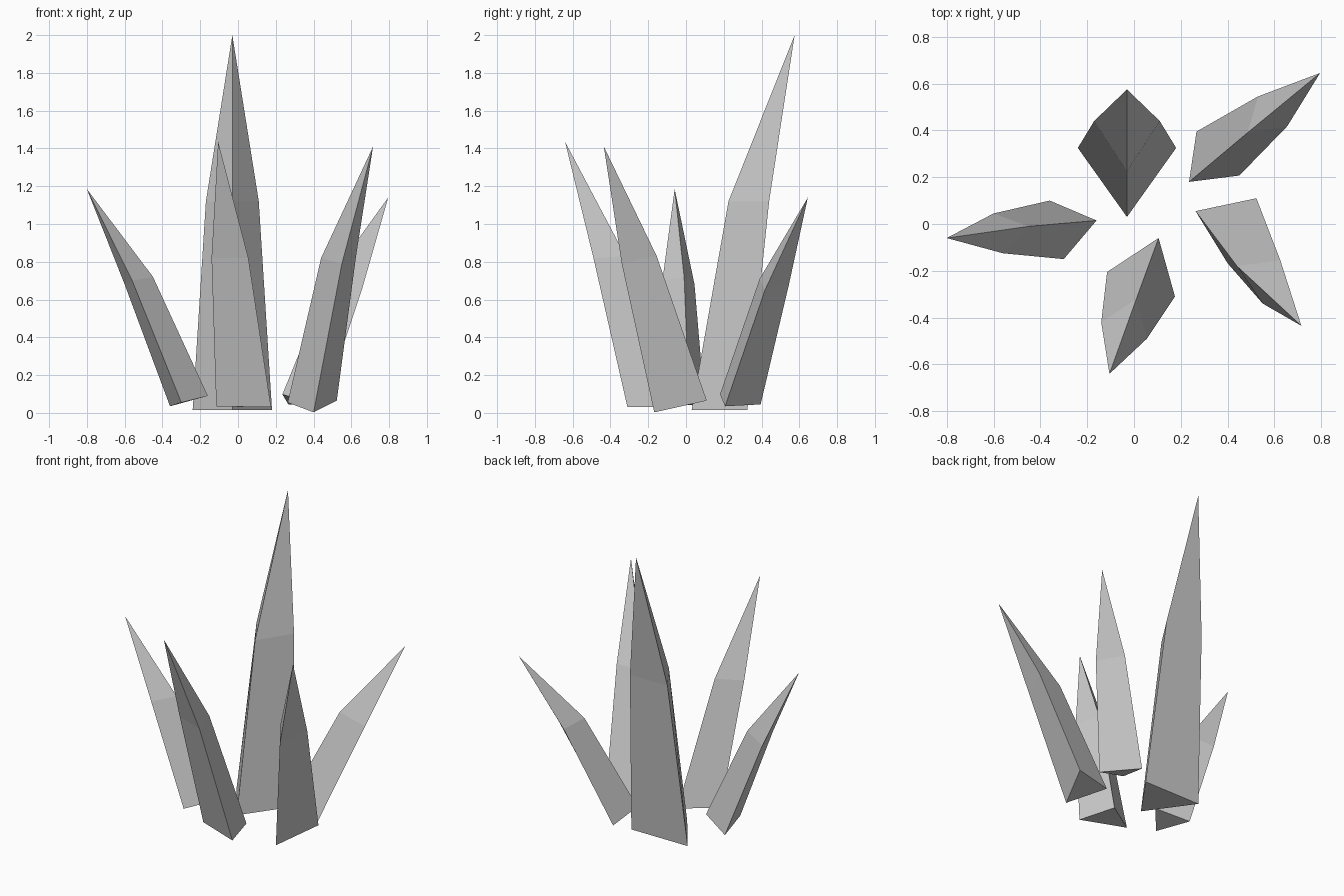
import bpy, bmesh


def crystal(name, base, mid, tip):
    """Three-sided shard: base triangle, shoulder triangle, pointed tip."""
    bm = bmesh.new()
    low = [bm.verts.new(p) for p in base]
    high = [bm.verts.new(p) for p in mid]
    top = bm.verts.new(tip)
    bm.faces.new(low)
    for i in range(3):
        j = (i + 1) % 3
        bm.faces.new((low[i], low[j], high[j], high[i]))
        bm.faces.new((high[i], high[j], top))
    bmesh.ops.recalc_face_normals(bm, faces=bm.faces)
    mesh = bpy.data.meshes.new(name)
    bm.to_mesh(mesh)
    bm.free()
    bpy.context.collection.objects.link(bpy.data.objects.new(name, mesh))


# Tall rear crystal
crystal("crystal_back",
        [(-.03, .03, .015), (.18, .325, .015), (-.24, .325, .015)],
        [(-.03, .225, 1.12), (.11, .44, 1.12), (-.17, .44, 1.12)],
        (-.03, .575, 2.0))

# Left crystal
crystal("crystal_left",
        [(-.16, .015, .09), (-.36, .10, .035), (-.30, -.15, .055)],
        [(-.45, -.01, .72), (-.60, .045, .68), (-.56, -.125, .70)],
        (-.80, -.06, 1.185))

# Front crystal
crystal("crystal_front",
        [(.105, -.06, .03), (-.115, -.205, .035), (.175, -.31, .03)],
        [(.01, -.32, .83), (-.14, -.42, .82), (.055, -.49, .82)],
        (-.105, -.64, 1.435))

# Front-right crystal
crystal("crystal_front_right",
        [(.263, .055, .055), (.40, -.168, .003), (.523, .11, .065)],
        [(.44, -.18, .82), (.55, -.34, .79), (.625, -.155, .83)],
        (.715, -.435, 1.41))

# Back-right crystal
crystal("crystal_back_right",
        [(.235, .18, .098), (.45, .207, .035), (.267, .395, .045)],
        [(.485, .39, .71), (.655, .418, .65), (.53, .545, .68)],
        (.795, .645, 1.14))
